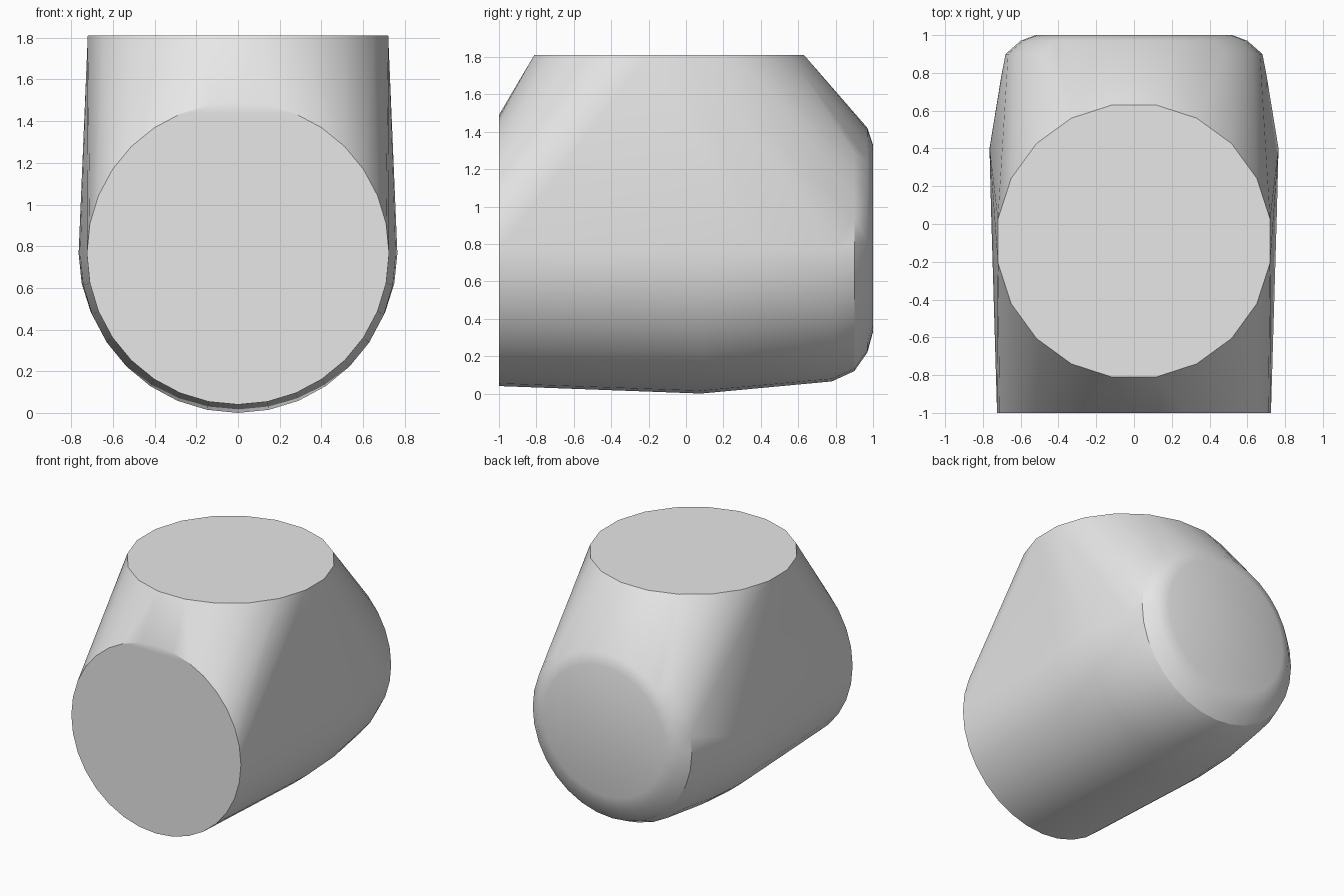
import bpy
import bmesh
from math import cos, sin, pi, radians

cube = bpy.data.objects.get("Cube")
if cube:
    bpy.data.objects.remove(cube, do_unlink=True)


def add_ring(bm, place, rx, ry, sides, phase=0.0):
    """Add an ellipse of points; place(u, v) puts each one in space."""
    for i in range(sides):
        a = 2 * pi * (i + phase) / sides
        bm.verts.new(place(rx * cos(a), ry * sin(a)))


bm = bmesh.new()

# Flat round top
add_ring(bm, lambda u, v: (u, v - 0.09, 1.81), 0.73, 0.73, 20, 0.5)

# Upright rings from the flat front to the rounded back: y, centre z, rx, rz
rings = [
    (-1.0, 0.765, 0.725, 0.725),
    (0.08, 0.76, 0.757, 0.76),
    (0.4, 0.765, 0.765, 0.735),
    (0.78, 0.765, 0.703, 0.70),
    (0.9, 0.80, 0.68, 0.68),
    (0.97, 0.82, 0.60, 0.60),
    (1.0, 0.83, 0.52, 0.50),
]
for y, z, rx, rz in rings:
    add_ring(bm, lambda u, v: (u, y, z + v), rx, rz, 32)

# Stretch one skin over all the rings
hull = bmesh.ops.convex_hull(bm, input=bm.verts)
unused = {g for g in hull["geom_interior"] + hull["geom_unused"]
          if isinstance(g, bmesh.types.BMVert)}
bmesh.ops.delete(bm, geom=list(unused), context="VERTS")
bmesh.ops.dissolve_limit(bm, angle_limit=radians(0.3), verts=bm.verts, edges=bm.edges)
bmesh.ops.recalc_face_normals(bm, faces=bm.faces)

mesh = bpy.data.meshes.new("rounded_body")
bm.to_mesh(mesh)
bm.free()
body = bpy.data.objects.new("rounded_body", mesh)
bpy.context.collection.objects.link(body)

# Plain grey
grey = bpy.data.materials.new("light_grey")
grey.use_nodes = True
grey.diffuse_color = (0.8, 0.8, 0.8, 1)
grey.node_tree.nodes["Principled BSDF"].inputs["Base Color"].default_value = (0.8, 0.8, 0.8, 1)
mesh.materials.append(grey)

# Smooth skin with crisp cap edges
bpy.ops.object.select_all(action="DESELECT")
body.select_set(True)
bpy.context.view_layer.objects.active = body
bpy.ops.object.shade_smooth_by_angle(angle=radians(30))
